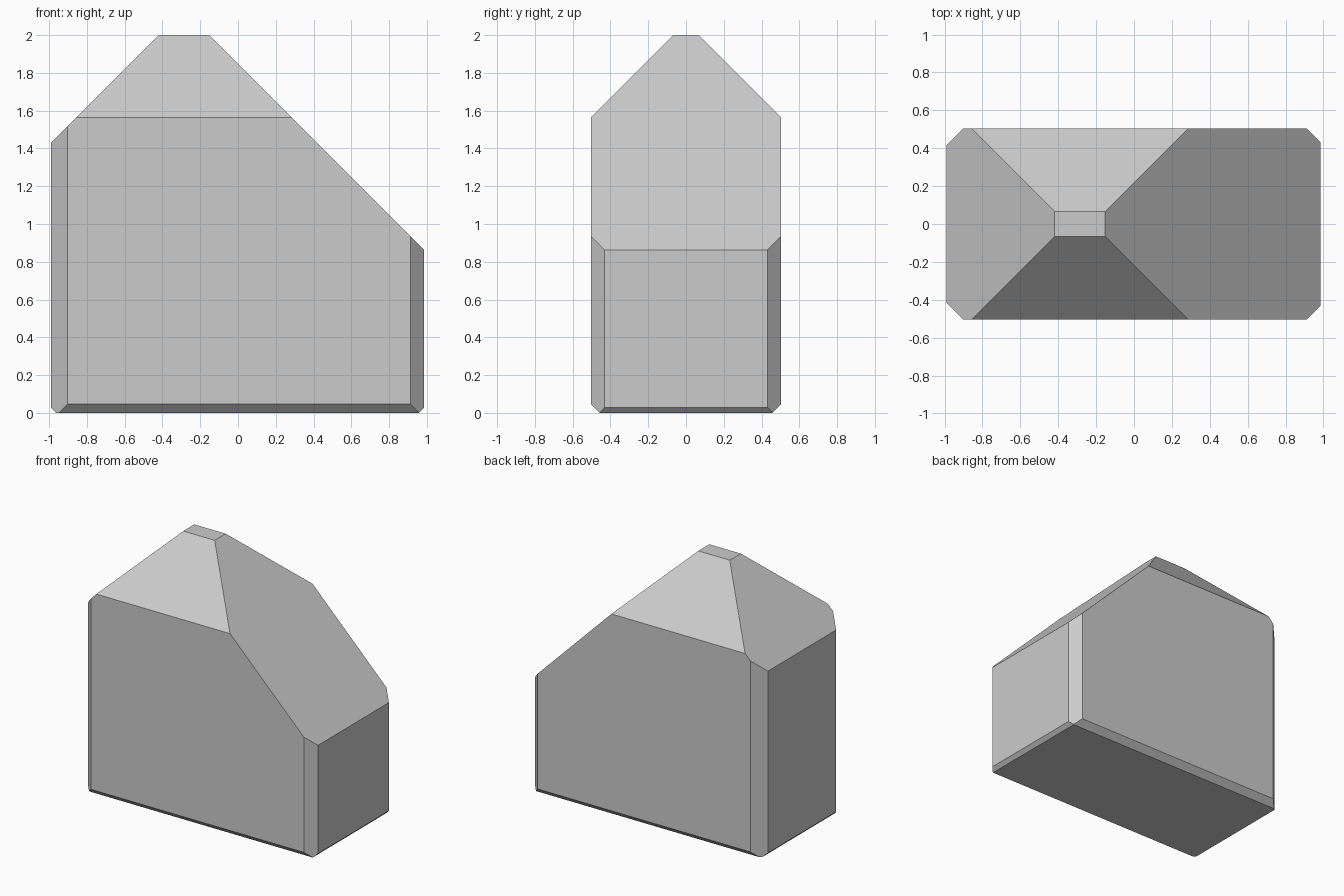
import bpy, bmesh
from mathutils import Vector

if "Cube" in bpy.data.objects:
    bpy.data.objects.remove(bpy.data.objects["Cube"])

# Block spanning the full extents
X0, X1, Y, H = -0.99, 0.985, 0.503, 2.0
bm = bmesh.new()
bmesh.ops.create_cube(bm, size=1)
for v in bm.verts:
    v.co = Vector((X1 if v.co.x > 0 else X0, Y if v.co.y > 0 else -Y, H if v.co.z > 0 else 0))


def chamfer(normal, limit):
    """Slice off everything where dot(normal, point) > limit and cap the cut."""
    n = Vector(normal)
    bmesh.ops.bisect_plane(bm, geom=bm.verts[:] + bm.edges[:] + bm.faces[:], dist=1e-5,
                           plane_co=n * limit / n.length_squared, plane_no=n, clear_outer=True)
    bmesh.ops.holes_fill(bm, edges=[e for e in bm.edges if e.is_boundary], sides=0)


# Sloping roof sides on the left and right
chamfer((-1, 0, 1), 2.42)
chamfer((1, 0, 1), 1.848)
# Features on both the front and back
for s in (-1, 1):
    chamfer((0, s, 1), 2.067)         # roof slope
    chamfer((-1, s, 0), 1.405)        # left corner
    chamfer((1, s, 0), 1.417)         # right corner
    chamfer((0, s, -1), 0.457)        # bottom edge
# Bottom edges on the left and right
chamfer((-1, 0, -1), 0.962)
chamfer((1, 0, -1), 0.957)

bmesh.ops.recalc_face_normals(bm, faces=bm.faces)
mesh = bpy.data.meshes.new("faceted_block")
bm.to_mesh(mesh)
bm.free()
bpy.context.collection.objects.link(bpy.data.objects.new("faceted_block", mesh))
